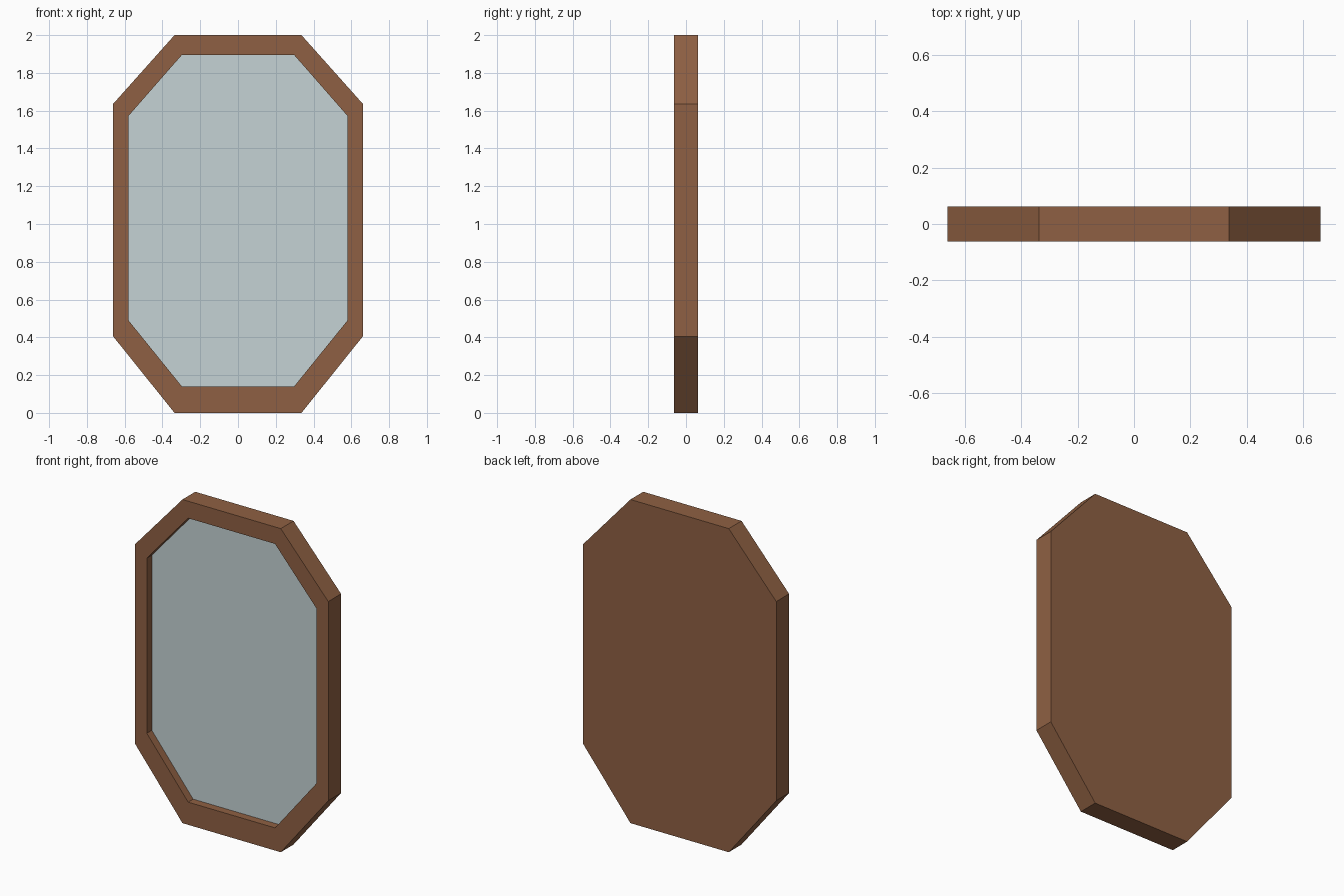
import bpy
import bmesh

if "Cube" in bpy.data.objects:
    bpy.data.objects.remove(bpy.data.objects["Cube"])

FRONT, BACK, GLASS = -0.0625, 0.0625, -0.0135


def material(name, colour):
    m = bpy.data.materials.new(name)
    m.diffuse_color = (*colour, 1)
    m.use_nodes = True
    m.node_tree.nodes["Principled BSDF"].inputs["Base Color"].default_value = m.diffuse_color
    return m


def octagon(top_x, side_x, z0, z1, z2, z3):
    # counter-clockwise as seen from the front (-y)
    right = [(top_x, z0), (side_x, z1), (side_x, z2), (top_x, z3)]
    return right + [(-x, z) for x, z in reversed(right)]


def make_object(name, bm, mat):
    mesh = bpy.data.meshes.new(name)
    bm.to_mesh(mesh)
    bm.free()
    mesh.materials.append(mat)
    obj = bpy.data.objects.new(name, mesh)
    bpy.context.collection.objects.link(obj)
    return obj


def ring(bm, profile, y):
    return [bm.verts.new((x, y, z)) for x, z in profile]


def bridge(bm, a, b):
    n = len(a)
    for i in range(n):
        j = (i + 1) % n
        bm.faces.new((a[i], a[j], b[j], b[i]))


wood = material("brown wood", (0.275, 0.118, 0.056))
silver = material("pale mirror glass", (0.56, 0.65, 0.665))

outer = octagon(0.336, 0.661, 0.0, 0.405, 1.636, 2.0)
inner = octagon(0.297, 0.58, 0.14, 0.49, 1.572, 1.895)

# frame: back panel, outer sides, front border and recess walls
bm = bmesh.new()
back = ring(bm, outer, BACK)
front = ring(bm, outer, FRONT)
lip = ring(bm, inner, FRONT)
recess = ring(bm, inner, GLASS)
bm.faces.new(list(reversed(back)))
bridge(bm, back, front)
bridge(bm, front, lip)
bridge(bm, lip, recess)
make_object("frame", bm, wood)

# mirror glass closing the recess
bm = bmesh.new()
bm.faces.new(ring(bm, inner, GLASS))
make_object("mirror_glass", bm, silver)
